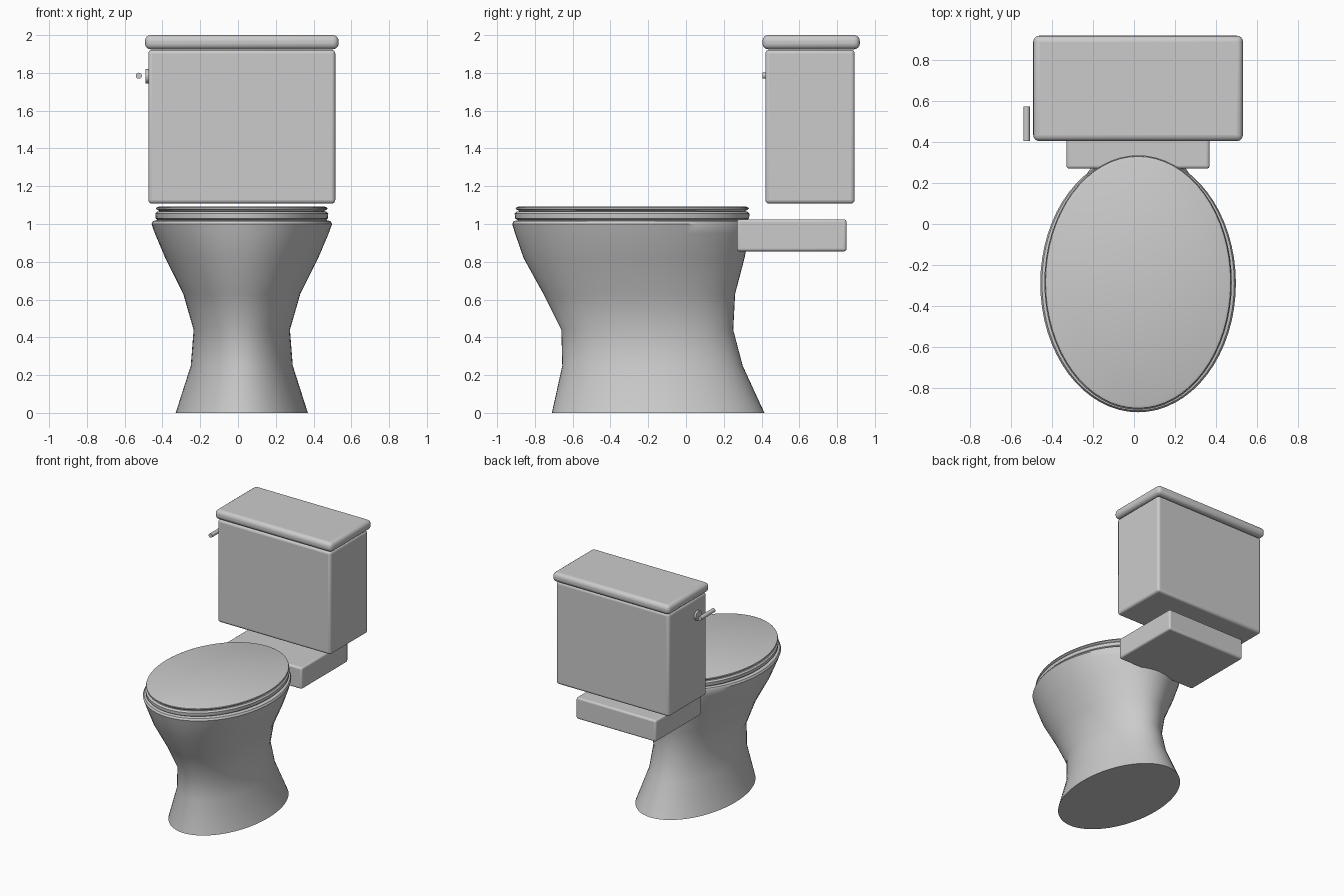
import bpy, bmesh, math

if "Cube" in bpy.data.objects:
    bpy.data.objects.remove(bpy.data.objects["Cube"], do_unlink=True)

CX = 0.02  # shared centre line of every porcelain part

porcelain = bpy.data.materials.new("grey porcelain")
porcelain.use_nodes = True
GREY = (0.6, 0.6, 0.6, 1)
porcelain.diffuse_color = GREY
porcelain.node_tree.nodes["Principled BSDF"].inputs["Base Color"].default_value = GREY


def finish(obj, angle=40):
    obj.data.materials.append(porcelain)
    bpy.ops.object.select_all(action="DESELECT")
    obj.select_set(True)
    bpy.context.view_layer.objects.active = obj
    bpy.ops.object.shade_smooth_by_angle(angle=math.radians(angle))
    return obj


def loft(name, rings, sides=64):
    """Stack of ellipses, each given as (z, half width, front y, back y)."""
    bm = bmesh.new()
    loops = []
    for z, rx, front, back in rings:
        cy, ry = (front + back) / 2, (back - front) / 2
        angles = [2 * math.pi * i / sides for i in range(sides)]
        loops.append([bm.verts.new((CX + rx * math.cos(a), cy + ry * math.sin(a), z))
                      for a in angles])
    for low, high in zip(loops, loops[1:]):
        for i in range(sides):
            j = (i + 1) % sides
            bm.faces.new((low[i], low[j], high[j], high[i]))
    bm.faces.new(loops[0][::-1])
    bm.faces.new(loops[-1])
    mesh = bpy.data.meshes.new(name)
    bm.to_mesh(mesh)
    bm.free()
    obj = bpy.data.objects.new(name, mesh)
    bpy.context.collection.objects.link(obj)
    return finish(obj)


def rounded_box(name, width, y0, y1, z0, z1, radius):
    bpy.ops.mesh.primitive_cube_add(size=1, location=(CX, (y0 + y1) / 2, (z0 + z1) / 2))
    obj = bpy.context.object
    obj.name = name
    obj.scale = (width, y1 - y0, z1 - z0)
    bpy.ops.object.transform_apply(location=False, rotation=False, scale=True)
    bevel = obj.modifiers.new("Rounded edges", "BEVEL")
    bevel.width, bevel.segments = radius, 4
    return finish(obj)


def cylinder(name, radius, depth, location, rotation):
    bpy.ops.mesh.primitive_cylinder_add(vertices=24, radius=radius, depth=depth,
                                        location=location, rotation=rotation)
    bpy.context.object.name = name
    return finish(bpy.context.object)


# Pedestal and bowl, pinched at the waist
loft("bowl", [(0, 0.35, -0.71, 0.415), (0.25, 0.27, -0.655, 0.30),
              (0.44, 0.255, -0.66, 0.25), (0.63, 0.31, -0.755, 0.26),
              (0.82, 0.405, -0.86, 0.31), (0.95, 0.46, -0.905, 0.335),
              (1.0, 0.478, -0.92, 0.34), (1.015, 0.47, -0.912, 0.335),
              (1.02, 0.45, -0.89, 0.31)])

# Seat and closed lid with narrow gaps between them
loft("seat", [(1.02, 0.445, -0.89, 0.32), (1.03, 0.456, -0.905, 0.334),
              (1.055, 0.458, -0.907, 0.336), (1.066, 0.448, -0.895, 0.325)])
loft("seat_lid", [(1.06, 0.435, -0.88, 0.31), (1.07, 0.438, -0.885, 0.315),
                  (1.08, 0.455, -0.902, 0.333), (1.087, 0.452, -0.9, 0.33),
                  (1.092, 0.44, -0.888, 0.318)])

# Rear shelf, tank and tank lid
rounded_box("rear_shelf", 0.70, 0.27, 0.85, 0.855, 1.025, 0.015)
rounded_box("tank", 0.99, 0.42, 0.893, 1.108, 1.922, 0.02)
rounded_box("tank_lid", 1.025, 0.405, 0.92, 1.925, 2.0, 0.03)

# Flush handle on the side of the tank
cylinder("handle_mount", 0.038, 0.03, (-0.475, 0.54, 1.783), (0, math.pi / 2, 0))
cylinder("flush_handle", 0.016, 0.17, (-0.525, 0.49, 1.785), (math.pi / 2, 0, 0))
